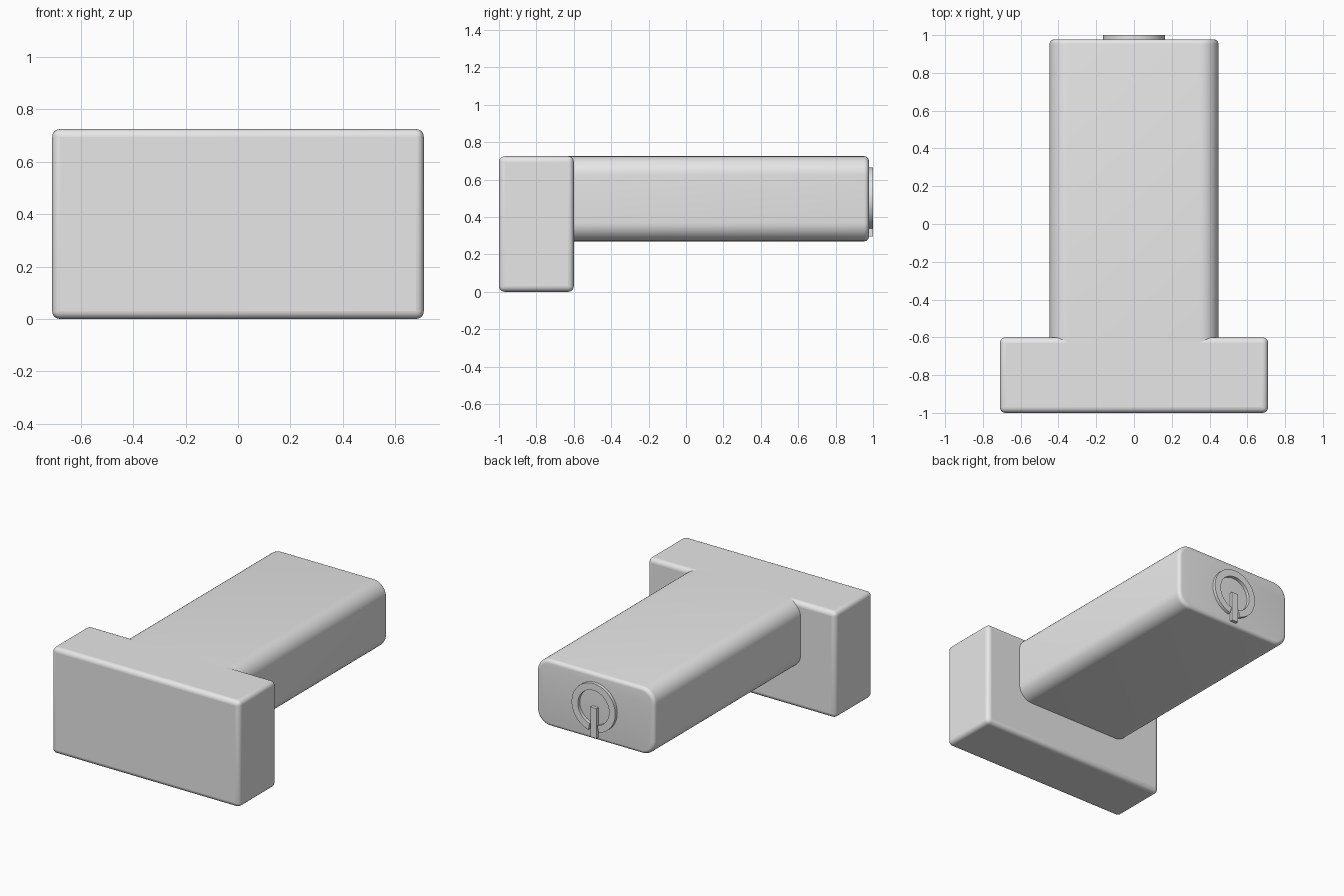
import bpy, bmesh
from math import pi, cos, sin, radians

cube = bpy.data.objects.get("Cube")
if cube:
    bpy.data.objects.remove(cube, do_unlink=True)

grey = bpy.data.materials.new("light grey")
grey.use_nodes = True
grey.diffuse_color = (0.8, 0.8, 0.8, 1)
grey.node_tree.nodes["Principled BSDF"].inputs["Base Color"].default_value = (0.8, 0.8, 0.8, 1)


def prism(name, outline, y0, y1, back_bevel=0):
    """Extrude an (x, z) outline along y, optionally rounding its back rim."""
    bm = bmesh.new()
    front = bm.faces.new([bm.verts.new((x, y0, z)) for x, z in outline])
    ext = bmesh.ops.extrude_face_region(bm, geom=[front], use_keep_orig=True)
    back = [v for v in ext["geom"] if isinstance(v, bmesh.types.BMVert)]
    for v in back:
        v.co.y = y1
    bmesh.ops.recalc_face_normals(bm, faces=bm.faces)
    if back_bevel:
        rim = [e for e in bm.edges if all(v in back for v in e.verts)]
        bmesh.ops.bevel(bm, geom=rim, offset=back_bevel, segments=5,
                        profile=0.5, affect='EDGES')
    mesh = bpy.data.meshes.new(name)
    bm.to_mesh(mesh)
    bm.free()
    mesh.materials.append(grey)
    obj = bpy.data.objects.new(name, mesh)
    bpy.context.collection.objects.link(obj)
    return obj


def smooth(obj, angle=30):
    bpy.ops.object.select_all(action='DESELECT')
    obj.select_set(True)
    bpy.context.view_layer.objects.active = obj
    bpy.ops.object.shade_smooth_by_angle(angle=radians(angle))


def arc(cx, cz, r, a0, a1, steps):
    return [(cx + r * cos(a0 + (a1 - a0) * i / steps),
             cz + r * sin(a0 + (a1 - a0) * i / steps)) for i in range(steps + 1)]


def rectangle(half_width, z0, z1):
    return [(-half_width, z0), (half_width, z0), (half_width, z1), (-half_width, z1)]


TOP = 0.725

# Wide front block with softened edges
head = prism("head_block", rectangle(0.71, 0, TOP), -1, -0.6)
bev = head.modifiers.new("soft edges", 'BEVEL')
bev.width = 0.03
bev.segments = 5
smooth(head)

# Long rounded handle, flush with the top of the block
hw, bottom, r = 0.447, 0.27, 0.1
corners = [(hw - r, TOP - r), (r - hw, TOP - r), (r - hw, bottom + r), (hw - r, bottom + r)]
outline = []
for i, (cx, cz) in enumerate(corners):
    outline += arc(cx, cz, r, i * pi / 2, (i + 1) * pi / 2, 10)
smooth(prism("handle", outline, -0.63, 0.978, back_bevel=0.025))

# Raised open ring on the handle end, gap at the bottom
cz, gap = 0.5, 0.24
a0, a1 = -pi / 2 + gap, 1.5 * pi - gap
ring = arc(0, cz, 0.165, a0, a1, 48) + arc(0, cz, 0.118, a1, a0, 48)
smooth(prism("end_ring", ring, 0.965, 1.0))

# Raised bar passing through the gap
prism("end_bar", rectangle(0.023, 0.295, 0.5), 0.965, 1.0)
